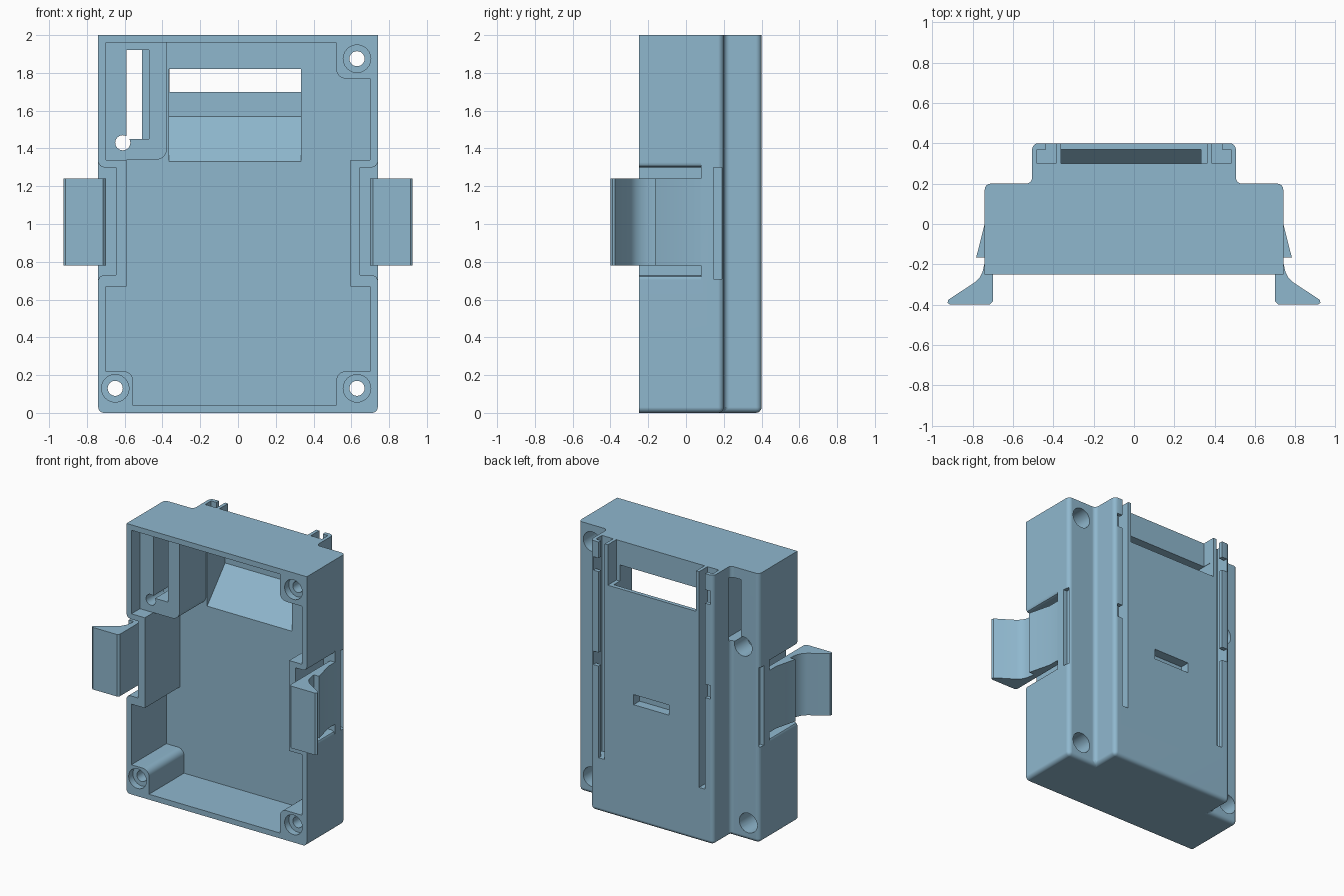
import bpy, bmesh, math
from mathutils import Vector

if "Cube" in bpy.data.objects:
    bpy.data.objects.remove(bpy.data.objects["Cube"])

blue = bpy.data.materials.new("muted_blue")
blue.diffuse_color = (0.275, 0.475, 0.615, 1)
blue.use_nodes = True
blue.node_tree.nodes["Principled BSDF"].inputs["Base Color"].default_value = blue.diffuse_color


def prism(name, pts, axis, lo, hi):
    """Extrude a 2D outline along an axis: x takes (y,z), y takes (x,z), z takes (x,y)."""
    place = {'x': lambda a, b, t: (t, a, b),
             'y': lambda a, b, t: (a, t, b),
             'z': lambda a, b, t: (a, b, t)}[axis]
    bm = bmesh.new()
    low = [bm.verts.new(place(a, b, lo)) for a, b in pts]
    high = [bm.verts.new(place(a, b, hi)) for a, b in pts]
    bm.faces.new(low)
    bm.faces.new(high[::-1])
    n = len(pts)
    for i in range(n):
        bm.faces.new((low[i], high[i], high[(i + 1) % n], low[(i + 1) % n]))
    bmesh.ops.recalc_face_normals(bm, faces=bm.faces)
    me = bpy.data.meshes.new(name)
    bm.to_mesh(me)
    bm.free()
    me.materials.append(blue)
    ob = bpy.data.objects.new(name, me)
    bpy.context.collection.objects.link(ob)
    return ob


def box(name, x0, x1, y0, y1, z0, z1):
    return prism(name, [(x0, y0), (x1, y0), (x1, y1), (x0, y1)], 'z', z0, z1)


def arc(cx, cy, r, a0, a1, n=6):
    return [(cx + r * math.cos(math.radians(a0 + (a1 - a0) * i / n)),
             cy + r * math.sin(math.radians(a0 + (a1 - a0) * i / n))) for i in range(n + 1)]


def drill(x, z, r, y0, y1):
    cut(prism("drill", arc(x, z, r, 0, 345, 23), 'y', y0, y1))


def cut(cutter):
    """Subtract the cutter from the case and remove it."""
    m = case.modifiers.new("cut", 'BOOLEAN')
    m.operation, m.solver, m.object = 'DIFFERENCE', 'EXACT', cutter
    dg = bpy.context.evaluated_depsgraph_get()
    me = bpy.data.meshes.new_from_object(case.evaluated_get(dg))
    case.modifiers.clear()
    case.data = me
    bpy.data.objects.remove(cutter)


def finish(ob):
    bpy.ops.object.select_all(action='DESELECT')
    ob.select_set(True)
    bpy.context.view_layer.objects.active = ob
    bpy.ops.object.shade_smooth_by_angle(angle=math.radians(32))
    w = ob.modifiers.new("even_normals", 'WEIGHTED_NORMAL')
    w.keep_sharp = True


# Case: stepped profile, rounded at the back and bottom
case = prism("case", [(-.74, -.25), (.74, -.25), (.74, .2), (.505, .2), (.505, .4),
                      (-.505, .4), (-.505, .2), (-.74, .2)], 'z', 0, 2)
bm = bmesh.new()
bm.from_mesh(case.data)
soft = []
for e in bm.edges:
    a, b = (v.co for v in e.verts)
    mid = (a + b) / 2
    if mid.y > -.2 and mid.z < 1.9:
        soft.append(e)
bmesh.ops.bevel(bm, geom=soft, offset=.03, segments=4, profile=.5, affect='EDGES')
bmesh.ops.recalc_face_normals(bm, faces=bm.faces)
bm.to_mesh(case.data)
bm.free()

# Main cavity, leaving screw bosses, clip housings and the corner block
outline = ([(-.555, .04), (.52, .04)] + arc(.57, .17, .05, 180, 90)
           + [(.70, .22), (.70, .67), (.595, .67), (.595, 1.34), (.70, 1.34), (.70, 1.77)]
           + arc(.57, 1.82, .05, 270, 180) + [(.52, 1.96), (-.375, 1.96)]
           + arc(-.435, 1.40, .06, 0, -90)
           + [(-.59, 1.34), (-.59, .67), (-.70, .67), (-.70, .22)]
           + arc(-.605, .17, .05, 90, 0))
cut(prism("cavity", outline, 'y', -.4, .16))

# Corner block: sunken face, slot and mounting hole
cut(box("block_face", -.70, -.36, -.4, -.15, 1.34, 1.96))
cut(box("block_slot", -.59, -.51, -.3, .5, 1.45, 1.92))
cut(box("block_slot_side", -.52, -.47, -.3, .22, 1.45, 1.92))
drill(-.61, 1.43, .04, -.3, .5)
drill(-.61, 1.43, .072, .05, .5)

# Screw holes, widened at both ends
for x, z in ((.63, 1.875), (.63, .13), (-.65, .13)):
    drill(x, z, .04, -.4, .5)
    drill(x, z, .073, -.4, -.2)
    drill(x, z, .073, 0, .5)

# Sloped chute and the open window behind it
cut(prism("chute", [(.1, 1.33), (.16, 1.33), (.37, 1.57), (.37, 1.82), (.1, 1.82)],
          'x', -.365, .333))
cut(box("window", -.362, .362, .30, .5, 1.70, 2.1))

# Undercut rail slots with notched lips on the back
for s in (-1, 1):
    def span(a, b):
        return (a, b) if s > 0 else (-b, -a)
    cut(box("slot", *span(.387, .437), .30, .5, .40, 2.1))
    cut(box("undercut", *span(.42, .48), .30, .37, .40, 2.1))
    for z in (1.13, 1.83):
        cut(box("notch", *span(.42, .48), .32, .5, z - .05, z + .05))

# Latch pocket on the back
cut(box("latch_pocket", -.14, .15, .33, .5, .87, .945))

# Clip recesses and clips on both sides
for s, side in ((-1, "left"), (1, "right")):
    half = [(.645, .285), (.71, .285), (.73, .293), (.742, .315), (.9, .315)]
    rec = [(s * x, 1.015 + h) for x, h in half] + [(s * x, 1.015 - h) for x, h in half[::-1]]
    cut(prism("recess", rec, 'y', -.4, .08))
    x0, x1 = sorted((s * .71, s * .9))
    cut(box("groove", x0, x1, .145, .19, .71, 1.30))
    profile = [(.70, .13), (.70, -.385), (.715, -.4), (.912, -.4), (.924, -.39), (.92, -.375),
               (.79, -.29), (.765, -.265), (.75, -.235), (.742, -.2), (.74, -.165),
               (.782, -.165), (.74, 0), (.74, .13)]
    clip = prism(side + "_clip", [(s * x, y) for x, y in profile], 'z', .78, 1.24)
    finish(clip)

finish(case)
